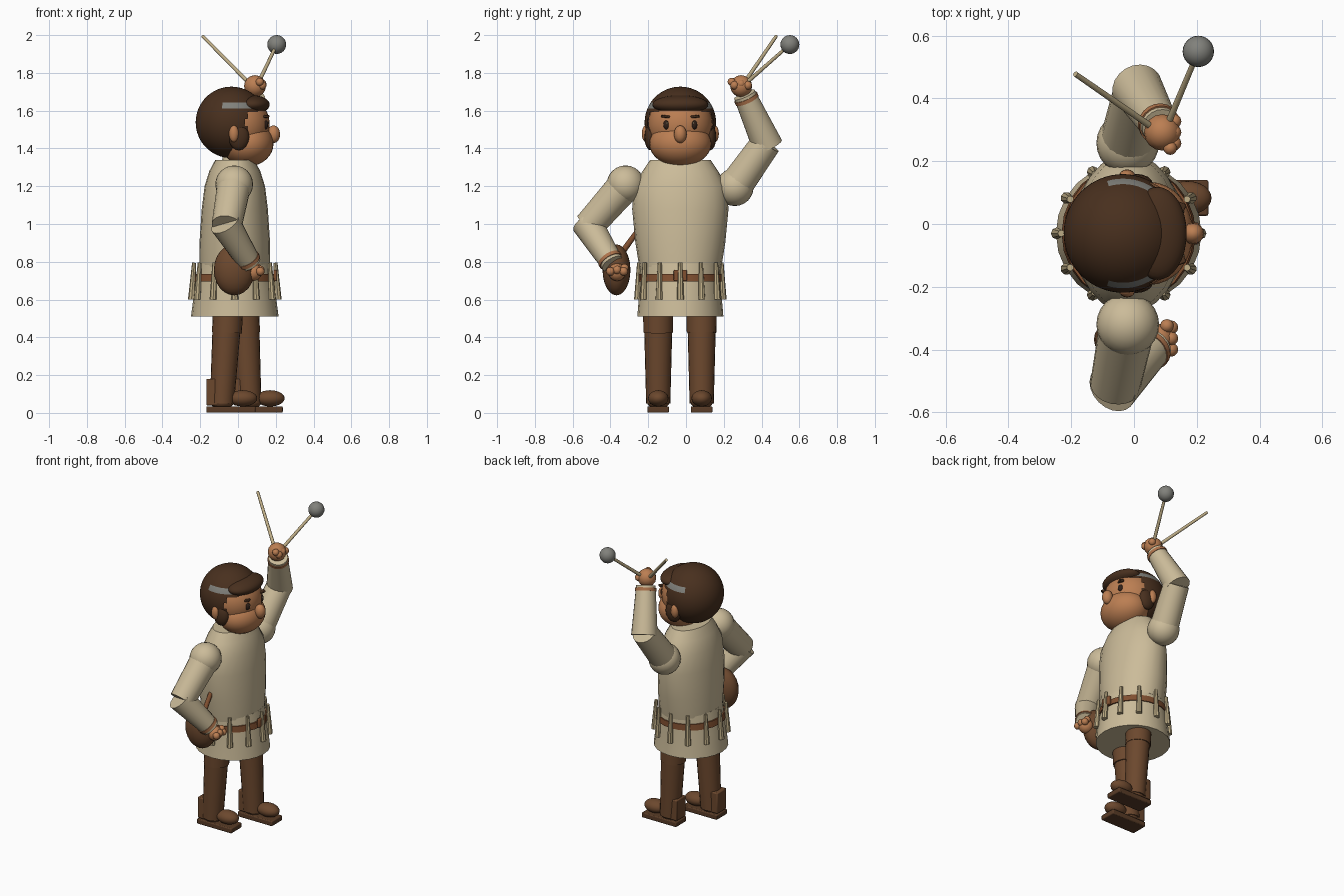
import bpy, bmesh, math
from mathutils import Vector

cube = bpy.data.objects.get("Cube")
if cube:
    bpy.data.objects.remove(cube, do_unlink=True)


def material(name, r, g, b):
    m = bpy.data.materials.new(name)
    m.use_nodes = True
    m.diffuse_color = (r, g, b, 1)
    m.node_tree.nodes["Principled BSDF"].inputs["Base Color"].default_value = (r, g, b, 1)
    return m


CLOTH = material("cream cloth", .60, .50, .32)
BROWN = material("trouser brown", .15, .065, .027)
HAIR = material("dark hair", .065, .029, .013)
SKIN = material("skin", .50, .21, .085)
LEATHER = material("leather", .22, .08, .03)
METAL = material("grey metal", .22, .22, .20)
WOOD = material("pale wood", .52, .42, .24)
SOLE = material("dark sole", .10, .045, .02)
BLACK = material("eye dark", .03, .015, .01)
CUFF = material("cuff band", .42, .17, .07)
MID = -.03   # the figure's own centre line in y


def finish(o, name, mat, angle=40):
    o.name = name
    o.data.materials.append(mat)
    bpy.ops.object.shade_smooth_by_angle(angle=math.radians(angle))
    return o


def apply_scale(o):
    bpy.ops.object.transform_apply(location=False, rotation=False, scale=True)


def ball(name, loc, size, mat, seg=24):
    bpy.ops.mesh.primitive_uv_sphere_add(segments=seg, ring_count=seg // 2, radius=1, location=loc)
    o = bpy.context.object
    o.scale = (size,) * 3 if isinstance(size, (int, float)) else size
    apply_scale(o)
    return finish(o, name, mat)


def box(name, loc, size, mat, bevel=.006):
    bpy.ops.mesh.primitive_cube_add(size=1, location=loc)
    o = bpy.context.object
    o.scale = size
    apply_scale(o)
    b = o.modifiers.new("soft edge", "BEVEL")
    b.width, b.segments = bevel, 2
    return finish(o, name, mat)


def rod(name, a, b, r1, r2, mat, seg=16):
    a, b = Vector(a), Vector(b)
    bpy.ops.mesh.primitive_cone_add(vertices=seg, radius1=r1, radius2=r2, depth=(b - a).length,
                                    location=(a + b) / 2)
    o = bpy.context.object
    o.rotation_euler = (b - a).to_track_quat("Z", "Y").to_euler()
    return finish(o, name, mat)


def lathe(name, rings, mat, cx=-.017, seg=24):
    """Stack of elliptical rings (z, half depth, half width), capped at both ends."""
    bm = bmesh.new()
    loops = []
    for z, rx, ry in rings:
        loops.append([bm.verts.new((cx + rx * math.cos(t), MID + ry * math.sin(t), z))
                      for t in (2 * math.pi * i / seg for i in range(seg))])
    for lo, hi in zip(loops, loops[1:]):
        for i in range(seg):
            j = (i + 1) % seg
            bm.faces.new((lo[i], lo[j], hi[j], hi[i]))
    bm.faces.new(loops[0][::-1])
    bm.faces.new(loops[-1])
    me = bpy.data.meshes.new(name)
    bm.to_mesh(me)
    bm.free()
    o = bpy.data.objects.new(name, me)
    bpy.context.collection.objects.link(o)
    bpy.ops.object.select_all(action="DESELECT")
    o.select_set(True)
    bpy.context.view_layer.objects.active = o
    return finish(o, name, mat)


# Tunic, skirt and belt
lathe("tunic", [(.76, .185, .215), (.9, .187, .238), (1.08, .175, .255), (1.2, .16, .245),
                (1.28, .135, .2), (1.34, .103, .16)], CLOTH)
lathe("skirt", [(.51, .232, .228), (.66, .212, .215), (.79, .187, .213)], CLOTH)
lathe("belt", [(.695, .214, .221), (.735, .207, .22)], LEATHER)
box("buckle", (.197, MID, .727), (.02, .07, .06), LEATHER)

# Ring of hanging pegs around the belt
for i in range(12):
    t = math.tau * i / 12
    c, s = math.cos(t), math.sin(t)
    rod("peg", (-.017 + .229 * c, MID + .226 * s, .60), (-.017 + .215 * c, MID + .218 * s, .795),
        .019, .011, WOOD, 8)

# Legs and shoes: right leg back, left leg forward
for side, y, top, low, toe in (("right", -.147, -.05, -.085, .025), ("left", .083, .03, .06, .17)):
    rod(side + "_leg", (low, y, .05), ((low + top * 2) / 3, y, .43), .064, .074, BROWN, 20)
    rod(side + "_knee_band", ((low + top * 3) / 4, y, .425), (top, y, .6), .079, .08, BROWN, 20)
    ball(side + "_shoe", (toe, y, .077), (.077, .054, .043), BROWN)
    ball(side + "_ankle", (low, y, .06), (.066, .06, .04), BROWN, 16)
    box(side + "_sole", (toe - .063, y, .018), (.26, .114, .034), SOLE)
    box(side + "_heel", (toe - .148, y, .11), (.09, .1, .14), BROWN)


def arm(side, shoulder, elbow, wrist, hand, hand_size):
    shoulder, elbow, wrist, hand = map(Vector, (shoulder, elbow, wrist, hand))
    ball(side + "_shoulder", shoulder, .1, CLOTH)
    rod(side + "_upper_arm", shoulder, elbow, .09, .08, CLOTH, 20)
    back = elbow + (elbow - wrist).normalized() * .02
    rod(side + "_forearm", back, wrist, .082, .06, CLOTH, 20)
    d = (wrist - elbow).normalized()
    rod(side + "_cuff", wrist - d * .035, wrist - d * .015, .066, .066, CUFF, 20)
    ball(side + "_hand", hand, hand_size, SKIN, 16)
    # Curled fingers on the front of the fist, thumb on the inside
    for k in (-1, 0, 1):
        ball(side + "_finger", hand + Vector((.038, k * .035, .012 - abs(k) * .008)), .023, SKIN, 12)
    ball(side + "_thumb", hand + Vector((.025, -.05 if hand.y > 0 else .04, .022)), .022, SKIN, 12)


arm("right", (-.02, -.32, 1.21), (-.06, -.515, .99), (.065, -.39, .79), (.08, -.365, .745), .047)
arm("left", (-.02, .258, 1.195), (.015, .425, 1.43), (.085, .31, 1.685), (.09, .292, 1.73), .058)

# Round flask at the hip with its neck
ball("flask", (-.02, -.368, .757), (.108, .074, .135), BROWN)
rod("flask_neck", (-.02, -.345, .84), (-.02, -.262, .955), .016, .014, LEATHER, 12)

# Two sticks in the raised hand, one with a ball
rod("plain_stick", (.07, .30, 1.735), (-.187, .478, 1.995), .011, .009, WOOD, 10)
rod("ball_stick", (.10, .30, 1.73), (.205, .55, 1.95), .011, .009, WOOD, 10)
ball("stick_ball", (.205, .55, 1.95), .05, METAL)

# Head
ball("skull", (-.002, MID, 1.525), (.17, .172, .172), SKIN, 32)
ball("jaw", (.05, MID, 1.425), (.138, .164, .12), SKIN, 32)
ball("nose", (.188, MID, 1.475), (.035, .034, .047), SKIN, 16)
for s in (-1, 1):
    ball("ear", (-.022, MID + s * .182, 1.478), (.026, .022, .045), SKIN, 16)
    ball("sideburn", (.005, MID + s * .158, 1.46), (.055, .032, .07), HAIR, 16)
    ball("eye", (.142, MID + s * .072, 1.525), (.018, .018, .026), BLACK, 16)
    ball("eye_glint", (.157, MID + s * .07, 1.534), (.005, .004, .006), WOOD, 8)
    brow = box("eyebrow", (.143, MID + s * .072, 1.568), (.03, .055, .013), HAIR, .004)
    brow.rotation_euler = (s * .1, 0, -s * .4)

# Hair cap opened over the face, with a grey streak on each temple
hair = ball("hair", (-.035, MID, 1.538), .189, HAIR, 64)
hair.data.materials.append(METAL)
bm = bmesh.new()
bm.from_mesh(hair.data)
opening = []
for f in bm.faces:
    p = f.calc_center_median() + hair.location
    if p.x > .045 and p.z < 1.6:
        opening.append(f)
    elif 1.615 < p.z < 1.645 and -.08 < p.x < .07:
        f.material_index = 1
bmesh.ops.delete(bm, geom=opening, context="FACES")
bm.to_mesh(hair.data)
bm.free()
ball("fringe", (.075, MID, 1.632), (.093, .148, .05), HAIR, 32)
